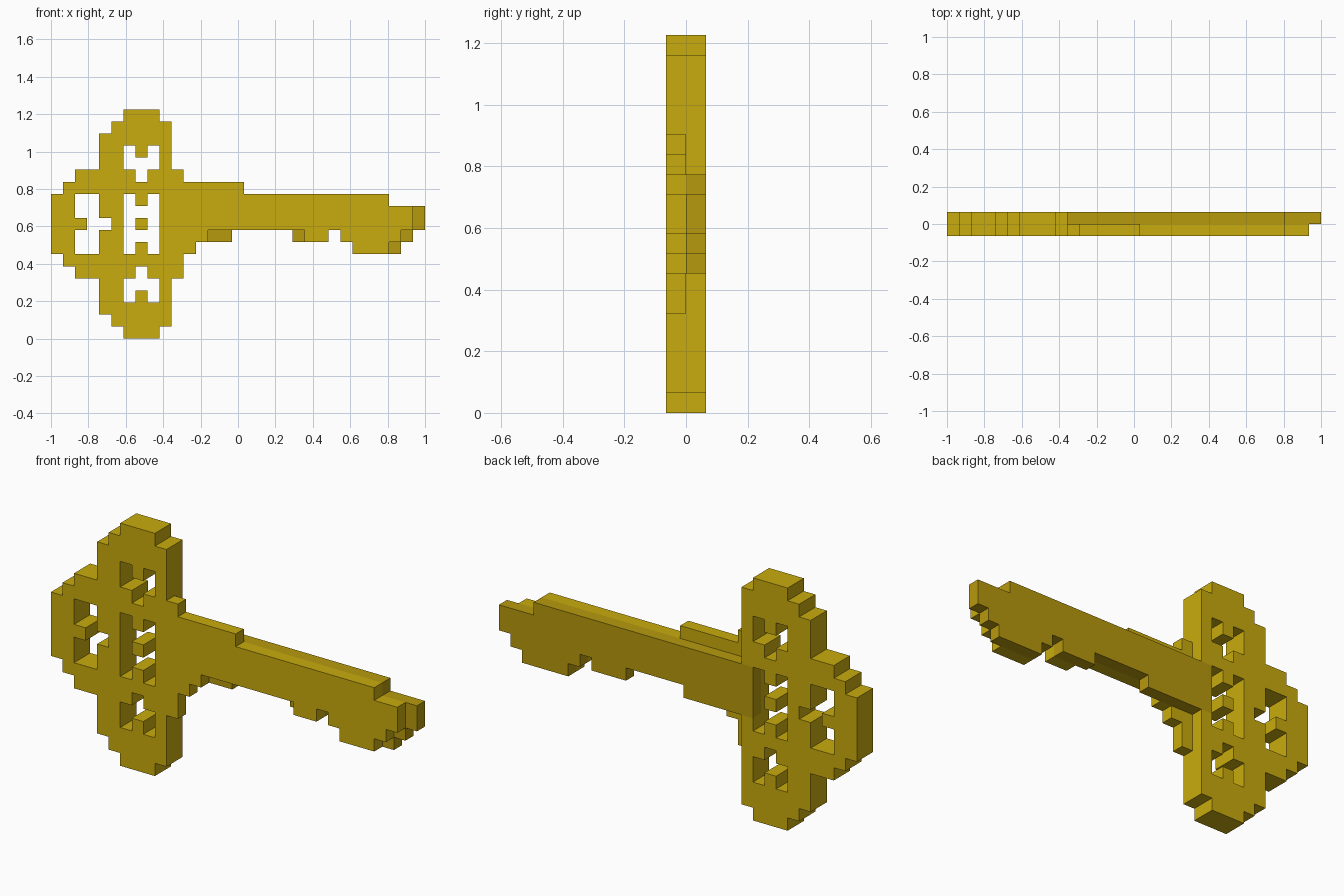
import bpy, bmesh

if "Cube" in bpy.data.objects:
    bpy.data.objects.remove(bpy.data.objects["Cube"])

# Blocky two-layer key: 31 x 2 x 19 cubes
U = 2 / 31


def cells(rows, layers):
    """rows: {row: [(first_col, last_col), ...]} -> set of grid cells"""
    return {(c, l, r) for r, spans in rows.items()
            for a, b in spans for c in range(a, b + 1) for l in layers}


# Bow outline for the upper half, mirrored about row 9
half = {9: (0, 9), 10: (0, 9), 11: (0, 9), 12: (1, 9), 13: (2, 9), 14: (4, 9),
        15: (4, 9), 16: (4, 9), 17: (5, 9), 18: (6, 8)}
bow_rows = {}
for r, s in half.items():
    bow_rows[r] = bow_rows[18 - r] = [s]
bow = cells(bow_rows, (0, 1))

# Pierced ornaments, also mirrored about row 9
holes = {9: [(3, 4), (6, 6), (8, 8)], 10: [(2, 3), (6, 8)],
         11: [(2, 3), (6, 6), (8, 8)], 13: [(7, 7)], 14: [(6, 8)],
         15: [(6, 6), (8, 8)]}
holes.update({18 - r: s for r, s in list(holes.items())})
bow -= cells(holes, (0, 1))

# Front blade with the collar next to the bow
front = cells({13: [(10, 10)], 12: [(10, 15)], 11: [(10, 27)], 10: [(10, 29)],
               9: [(10, 29)], 8: [(10, 12), (21, 22), (24, 28)],
               7: [(10, 11), (25, 27)], 6: [(10, 10)], 5: [(10, 10)]}, (0,))

# Darker back blade
back = cells({11: [(9, 27)], 10: [(9, 30)], 9: [(9, 30)],
              8: [(9, 14), (20, 22), (24, 29)], 7: [(25, 28)]}, (1,))
bow -= back
solid = bow | front | back

# Each side: outward step and its four corners
SIDES = [((1, 0, 0), [(1, 0, 0), (1, 1, 0), (1, 1, 1), (1, 0, 1)]),
         ((-1, 0, 0), [(0, 0, 0), (0, 0, 1), (0, 1, 1), (0, 1, 0)]),
         ((0, 1, 0), [(0, 1, 0), (0, 1, 1), (1, 1, 1), (1, 1, 0)]),
         ((0, -1, 0), [(0, 0, 0), (1, 0, 0), (1, 0, 1), (0, 0, 1)]),
         ((0, 0, 1), [(0, 0, 1), (1, 0, 1), (1, 1, 1), (0, 1, 1)]),
         ((0, 0, -1), [(0, 0, 0), (0, 1, 0), (1, 1, 0), (1, 0, 0)])]


def material(name, rgb):
    m = bpy.data.materials.new(name)
    m.diffuse_color = (*rgb, 1)
    m.use_nodes = True
    m.node_tree.nodes["Principled BSDF"].inputs["Base Color"].default_value = m.diffuse_color
    return m


def build(name, part, mat):
    """Skin the exposed sides of a part's cells"""
    bm = bmesh.new()
    verts = {}
    for cell in sorted(part):
        for step, corners in SIDES:
            if tuple(a + b for a, b in zip(cell, step)) in solid:
                continue
            face = []
            for k in corners:
                p = tuple(a + b for a, b in zip(cell, k))
                if p not in verts:
                    verts[p] = bm.verts.new((p[0] * U - 1, (p[1] - 1) * U, p[2] * U))
                face.append(verts[p])
            bm.faces.new(face)
    me = bpy.data.meshes.new(name)
    bm.to_mesh(me)
    bm.free()
    me.materials.append(mat)
    ob = bpy.data.objects.new(name, me)
    bpy.context.collection.objects.link(ob)


gold = material("gold", (0.584, 0.407, 0.004))
dark_gold = material("dark gold", (0.474, 0.319, 0.004))
build("bow", bow, gold)
build("front_blade", front, gold)
build("back_blade", back, dark_gold)
